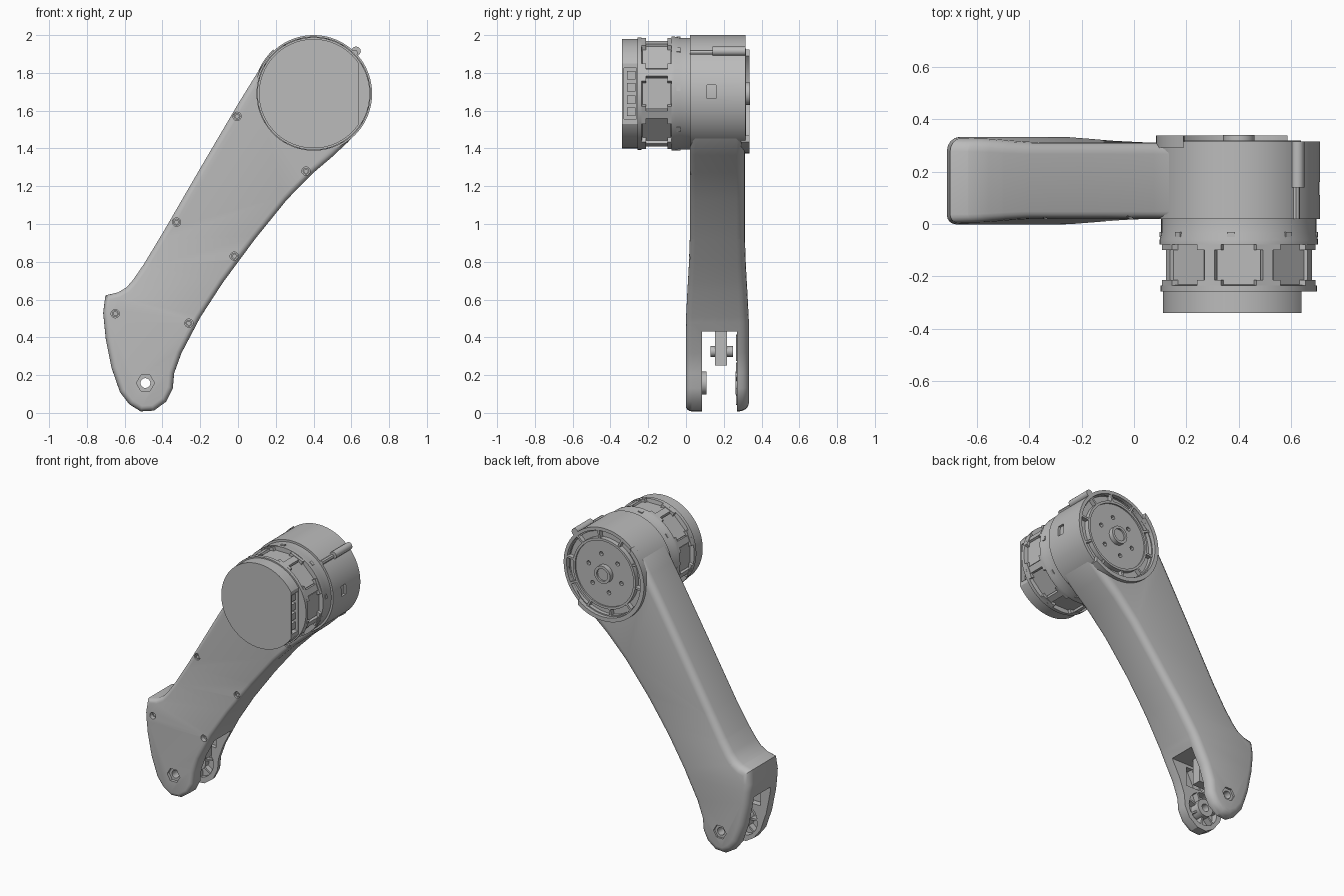
import bpy, bmesh
from math import sin, cos, pi, radians
from mathutils import Matrix, Vector

old = bpy.data.objects.get("Cube")
if old:
    bpy.data.objects.remove(old, do_unlink=True)

grey = bpy.data.materials.new("mid grey")
grey.use_nodes = True
grey.diffuse_color = (0.5, 0.5, 0.5, 1)
grey.node_tree.nodes["Principled BSDF"].inputs["Base Color"].default_value = (0.5, 0.5, 0.5, 1)

HUB = (0.4, 1.69)      # shoulder axis, x and z
PIVOT = (-0.49, 0.158)  # lower fork axis, x and z


def finish(name, bm):
    bmesh.ops.remove_doubles(bm, verts=bm.verts, dist=1e-5)
    bmesh.ops.recalc_face_normals(bm, faces=bm.faces)
    me = bpy.data.meshes.new(name)
    bm.to_mesh(me)
    bm.free()
    me.materials.append(grey)
    ob = bpy.data.objects.new(name, me)
    bpy.context.collection.objects.link(ob)
    return ob


def lathe(name, profile, centre, steps=64):
    """Spin (radius, y) points about an axis parallel to y."""
    bm = bmesh.new()
    vs = [bm.verts.new((centre[0] + r, y, centre[1])) for r, y in profile]
    es = [bm.edges.new(p) for p in zip(vs, vs[1:])]
    bmesh.ops.spin(bm, geom=vs + es, cent=(centre[0], 0, centre[1]), axis=(0, 1, 0),
                   angle=2 * pi, steps=steps)
    return finish(name, bm)


def rod(name, centre, r, y0, y1, steps=20):
    return lathe(name, [(0, y0), (r, y0), (r, y1), (0, y1)], centre, steps)


def tube(name, centre, r0, r1, y0, y1, steps=32):
    return lathe(name, [(r0, y0), (r1, y0), (r1, y1), (r0, y1), (r0, y0)], centre, steps)


def add_box(bm, loc, size, turn=0):
    m = (Matrix.Translation(loc) @ Matrix.Rotation(-turn, 4, 'Y')
         @ Matrix.Diagonal((*size, 1)))
    bmesh.ops.create_cube(bm, size=1, matrix=m)


def box(name, loc, size, turn=0):
    bm = bmesh.new()
    add_box(bm, loc, size, turn)
    return finish(name, bm)


def spokes(name, centre, r, y, size, count, start=0.0):
    bm = bmesh.new()
    for i in range(count):
        a = start + 2 * pi * i / count
        add_box(bm, (centre[0] + r * cos(a), y, centre[1] + r * sin(a)), size, a)
    return finish(name, bm)


def cut(ob, *cutters):
    bpy.context.view_layer.objects.active = ob
    for c in cutters:
        m = ob.modifiers.new("cut", 'BOOLEAN')
        m.operation, m.object = 'DIFFERENCE', c
        bpy.ops.object.modifier_apply(modifier=m.name)
        bpy.data.objects.remove(c, do_unlink=True)


def arc(r, angles):
    return [(HUB[0] + r * cos(radians(a)), HUB[1] + r * sin(radians(a))) for a in angles]


def loft(outline, rings):
    """Closed xz outline swept through (inset, y) rings and capped."""
    bm = bmesh.new()
    n = len(outline)
    pts = [Vector(p) for p in outline]
    loops = []
    for inset, y in rings:
        loop = []
        for i, p in enumerate(pts):
            a = (p - pts[i - 1]).normalized()
            b = (pts[(i + 1) % n] - p).normalized()
            na, nb = Vector((a.y, -a.x)), Vector((b.y, -b.x))
            q = p - (na + nb) * inset / (1 + na.dot(nb))
            loop.append(bm.verts.new((q.x, y, q.y)))
        loops.append(loop)
    for lo, hi in zip(loops, loops[1:]):
        for i in range(n):
            j = (i + 1) % n
            bm.faces.new((lo[i], lo[j], hi[j], hi[i]))
    bm.faces.new(loops[0])
    bm.faces.new(loops[-1])
    return bm


# Arm outline, counter-clockwise: left edge, foot, right edge, then inside the round head
outline = [(0.075, 1.757), (0, 1.635), (-0.2, 1.295), (-0.4, 0.95), (-0.5, 0.785), (-0.555, 0.705),
           (-0.59, 0.665), (-0.635, 0.638), (-0.702, 0.622), (-0.714, 0.53), (-0.7, 0.39),
           (-0.67, 0.24), (-0.625, 0.11), (-0.575, 0.045), (-0.515, 0.008), (-0.445, 0.012),
           (-0.38, 0.06), (-0.345, 0.13), (-0.338, 0.21), (-0.3, 0.315), (-0.2, 0.505),
           (-0.08, 0.69), (0.09, 0.92), (0.26, 1.13), (0.4, 1.272), (0.51, 1.365)]
outline += arc(0.31, [-50]) + arc(0.295, range(-30, 136, 11)) + arc(0.311, [150])
Y0, Y1 = 0.02, 0.312
turns = [pi / 2 * k / 4 for k in range(5)]
rings = [(0.028 * (1 - sin(t)), Y0 + 0.028 * (1 - cos(t))) for t in turns]
rings += [(0.045 * (1 - sin(t)), Y1 - 0.045 * (1 - cos(t))) for t in reversed(turns)]
bm = loft(outline, rings)

# Flare the lower arm outwards towards the fork
flare = [(0.92, 0.0), (0.78, 0.005), (0.64, 0.013), (0.48, 0.021)]
for z, _ in flare:
    bmesh.ops.bisect_plane(bm, geom=bm.verts[:] + bm.edges[:] + bm.faces[:], dist=1e-5,
                           plane_co=(0, 0, z), plane_no=(0, 0, 1))
mid = (Y0 + Y1) / 2
for v in bm.verts:
    s = 0.0 if v.co.z > flare[0][0] else flare[-1][1]
    for (za, sa), (zb, sb) in zip(flare, flare[1:]):
        if zb <= v.co.z <= za:
            s = sa + (sb - sa) * (za - v.co.z) / (za - zb)
    v.co.y += s * (v.co.y - mid) / (mid - Y0)
arm = finish("arm", bm)

# Fork slot, lightening pockets, pivot hole with hexagonal seats, screw holes, head bore
cut(arm, box("slot", (-0.45, 0.1775, 0.165), (0.7, 0.185, 0.53)),
    rod("pocket", PIVOT, 0.112, 0.04, 0.3, 32),
    box("upper_pocket", (-0.49, 0.17, 0.345), (0.27, 0.26, 0.13)),
    rod("pivot_hole", PIVOT, 0.026, -0.1, 0.5),
    rod("hex_front", PIVOT, 0.048, -0.1, 0.02, 6),
    rod("hex_back", PIVOT, 0.048, 0.32, 0.5, 6),
    rod("bore", HUB, 0.28, -0.1, 0.5, 64))
for p in [(-0.005, 1.57), (-0.325, 1.01), (-0.65, 0.525), (-0.02, 0.83), (-0.26, 0.475), (0.36, 1.28)]:
    cut(arm, rod("screw_hole", p, 0.022, -0.1, 0.045))
    tube("screw_head", p, 0.01, 0.018, 0.025, 0.05, 12)

# Fork bosses and ribs on the inside of both prongs
for side, a, b, y in (("front", 0.03, 0.108, 0.06), ("back", 0.262, 0.31, 0.288)):
    tube(side + "_fork_boss", PIVOT, 0.026, 0.06, a, b)
    spokes(side + "_fork_ribs", PIVOT, 0.085, y, (0.06, 0.045, 0.012), 7, 0.3)
    for tilt in (-1, 1):
        box(side + "_diagonal_rib", (-0.49 + 0.05 * tilt, y, 0.345), (0.15, 0.045, 0.012), tilt * 1.1)

# Stop lever inside the slot
box("stop_lever", (-0.4, 0.185, 0.345), (0.1, 0.065, 0.19))
rod("stop_pin", (-0.4, 0.325), 0.028, 0.13, 0.25, 12)

# Head housing with a grooved back face
housing = lathe("head_housing", [(0, 0.02), (0.31, 0.02), (0.31, 0.315), (0.288, 0.315),
                                 (0.288, 0.285), (0.238, 0.285), (0.238, 0.318), (0.222, 0.318),
                                 (0.222, 0.308), (0, 0.308)], HUB, 80)
cut(housing, box("side_notch", (0.71, 0.135, 1.7), (0.04, 0.05, 0.07)))
for i in range(6):
    a = 360 * i / 6 + 17
    cut(housing, rod("output_hole", arc(0.13, [a])[0], 0.015, 0.28, 0.4, 8))
spokes("groove_ribs", HUB, 0.263, 0.3, (0.054, 0.03, 0.014), 10, 0.15)
tube("output_boss", HUB, 0.042, 0.06, 0.29, 0.34)
rod("output_centre", HUB, 0.045, 0.29, 0.328)

# Raised half rim on the back, on the side towards the arm
rim = arc(0.316, range(132, 311, 6)) + arc(0.288, range(310, 131, -6))
finish("back_rim", loft(rim, [(0, 0.29), (0, 0.337)]))

# Cable clip on the upper outside of the head
rod("clip_peg", (0.625, 1.915), 0.025, 0.14, 0.315, 12)
rod("clip_strip", (0.618, 1.906), 0.016, 0.02, 0.15, 8)

# Motor body: collar, waist with eight flat windows, and front flange
lathe("motor_body", [(0, 0.03), (0.296, 0.03), (0.296, -0.035), (0.302, -0.06), (0.302, -0.078),
                     (0.262, -0.078), (0.262, -0.23), (0.298, -0.235), (0.298, -0.258), (0, -0.258)],
      HUB, 80)
spokes("window_panels", HUB, 0.26, -0.155, (0.02, 0.152, 0.165), 8)
spokes("waist_pillars", HUB, 0.275, -0.155, (0.036, 0.16, 0.042), 8, pi / 8)
spokes("pillar_feet", HUB, 0.28, -0.088, (0.034, 0.022, 0.1), 8, pi / 8)
spokes("pillar_heads", HUB, 0.28, -0.224, (0.034, 0.022, 0.1), 8, pi / 8)
spokes("collar_tabs", HUB, 0.294, -0.04, (0.016, 0.02, 0.03), 8, 0.1)

# Motor cap with a flat, open connector side
cap = rod("motor_cap", HUB, 0.289, -0.34, -0.25, 80)
cut(cap, box("flat", (0.74, -0.3, 1.69), (0.2, 0.2, 0.8)),
    box("connector_bay", (0.62, -0.295, 1.69), (0.12, 0.066, 0.27)))
for i in range(4):
    box("connector", (0.59, -0.29, 1.593 + 0.065 * i), (0.07, 0.045, 0.045))

# Smooth shading with crisp edges
for ob in bpy.context.scene.objects:
    ob.select_set(ob.type == 'MESH')
bpy.context.view_layer.objects.active = arm
bpy.ops.object.shade_smooth_by_angle(angle=radians(32))
